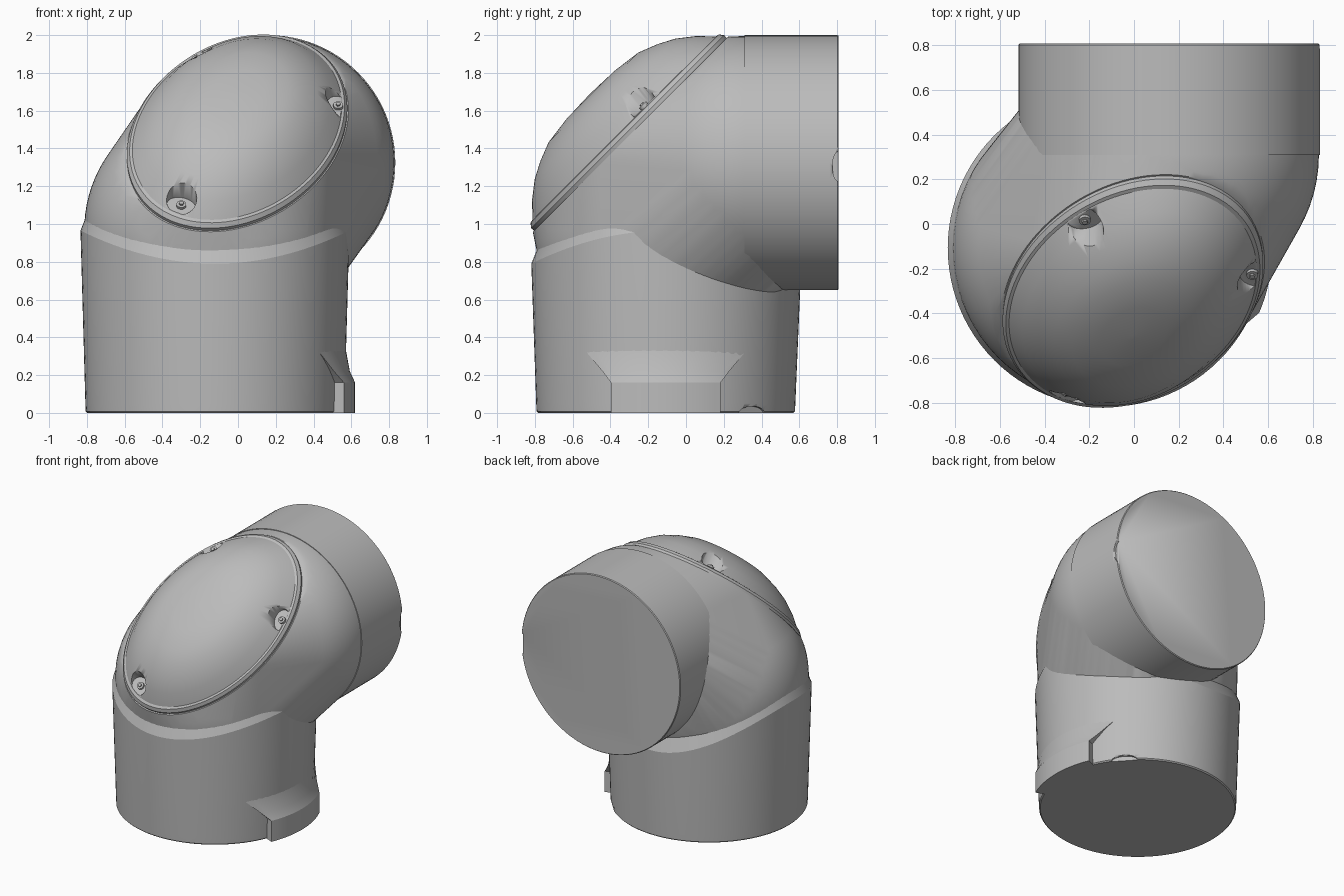
import bpy, bmesh, math
from mathutils import Vector, Matrix

if "Cube" in bpy.data.objects:
    bpy.data.objects.remove(bpy.data.objects["Cube"])

grey = bpy.data.materials.new("plain_grey")
grey.use_nodes = True
COLOUR = (0.5, 0.5, 0.5, 1)
grey.diffuse_color = COLOUR
grey.node_tree.nodes["Principled BSDF"].inputs["Base Color"].default_value = COLOUR

SEG = 96
LOW = Vector((-0.122, -0.107, 0))         # axis of the upright socket
BACK = Vector((0.158, 0.31, 1.325))       # start of the rear socket
CAP = Vector((-0.005, -0.295, 1.475))     # centre of the slanted cover
NORMAL = Vector((0, -1, 1)).normalized()
SLOPE = Vector((0, 1, 1)).normalized()
SIDE, REAR, UP = Vector((1, 0, 0)), Vector((0, 1, 0)), Vector((0, 0, 1))
TILT = math.radians(24.3)
MAJOR = SLOPE * math.cos(TILT) + SIDE * math.sin(TILT)
MINOR = SIDE * math.cos(TILT) - SLOPE * math.sin(TILT)


def finish(name, bm, angle=30):
    bmesh.ops.recalc_face_normals(bm, faces=bm.faces)
    mesh = bpy.data.meshes.new(name)
    bm.to_mesh(mesh)
    bm.free()
    mesh.materials.append(grey)
    ob = bpy.data.objects.new(name, mesh)
    bpy.context.collection.objects.link(ob)
    bpy.ops.object.select_all(action="DESELECT")
    ob.select_set(True)
    bpy.context.view_layer.objects.active = ob
    bpy.ops.object.shade_smooth_by_angle(angle=math.radians(angle))
    return ob


def loft(name, rings, angle=30):
    """Skin closed rings of points and cap both ends."""
    bm = bmesh.new()
    loops = [[bm.verts.new(p) for p in ring] for ring in rings]
    n = len(loops[0])
    for a, b in zip(loops, loops[1:]):
        for i in range(n):
            j = (i + 1) % n
            bm.faces.new((a[i], a[j], b[j], b[i]))
    bm.faces.new(loops[0])
    bm.faces.new(loops[-1])
    return finish(name, bm, angle)


def circle(fn):
    return [fn(2 * math.pi * i / SEG) for i in range(SEG)]


def cover_point(t, scale, height):
    return (CAP + NORMAL * height + MAJOR * (0.762 * scale * math.cos(t))
            + MINOR * (0.548 * scale * math.sin(t)))


def cut(target, cutter):
    cutter.hide_render = True
    cutter.hide_viewport = True
    mod = target.modifiers.new("recess", "BOOLEAN")
    mod.object = cutter
    mod.operation = "DIFFERENCE"
    mod.solver = "EXACT"


def plug(name, centre, x_axis, y_axis, z_axis, rx, ry, h, sides=32, flare=1):
    """Elliptical pin standing on centre, along z_axis."""
    def ring(k, f):
        return [centre + x_axis * (f * rx * math.cos(2 * math.pi * i / sides))
                + y_axis * (f * ry * math.sin(2 * math.pi * i / sides))
                + z_axis * k for i in range(sides)]
    return loft(name, [ring(0, 1), ring(h, flare)])


# Upright socket: slight taper, wavy chamfered shoulder
def shoulder(a):
    s = math.sin(a)
    return 0.965 - (0.175 if s < 0 else 0.3) * s * s


def socket_ring(radius, height):
    return circle(lambda a: LOW + Vector((radius * math.cos(a), radius * math.sin(a), height(a))))


lower_socket = loft("lower_socket", [
    socket_ring(0.676, lambda a: 0),
    socket_ring(0.684, lambda a: 0.008),
    socket_ring(0.686, lambda a: 0.05),
    socket_ring(0.712, shoulder),
    socket_ring(0.672, lambda a: shoulder(a) + 0.1)], 20)


# Rear socket
def rear_ring(radius, y):
    return circle(lambda a: Vector((BACK.x + radius * math.cos(a), y, BACK.z + radius * math.sin(a))))


rear_socket = loft("rear_socket", [
    rear_ring(0.675, BACK.y), rear_ring(0.675, 0.76), rear_ring(0.675, 0.802),
    rear_ring(0.67, 0.808)])

# Elbow body: hull of two balls and the cover rim, open past the slanted plane
bm = bmesh.new()
for centre, radius in ((LOW + UP * 0.97, 0.692), (BACK, 0.67)):
    bmesh.ops.create_uvsphere(bm, u_segments=72, v_segments=48, radius=radius,
                              matrix=Matrix.Translation(centre))
outside = [v for v in bm.verts if (v.co - CAP).dot(NORMAL) > -0.01 or v.co.y > 0.6]
bmesh.ops.delete(bm, geom=outside, context="VERTS")
bmesh.ops.delete(bm, geom=bm.edges[:], context="EDGES_FACES")
for p in circle(lambda t: cover_point(t, 1, 0)):
    bm.verts.new(p)
bmesh.ops.remove_doubles(bm, verts=bm.verts, dist=0.002)
hull = bmesh.ops.convex_hull(bm, input=bm.verts)
loose = {g for g in hull["geom_interior"] + hull["geom_unused"] if isinstance(g, bmesh.types.BMVert)}
bmesh.ops.delete(bm, geom=list(loose), context="VERTS")
finish("elbow_body", bm, 35)

# Domed cover with a thin rim
profile = [(0.985, -0.03), (0.99, 0.02), (0.965, 0.042), (0.94, 0.046), (0.84, 0.122),
           (0.72, 0.19), (0.6, 0.236), (0.46, 0.276), (0.25, 0.296), (0.02, 0.302)]
cover = loft("domed_cover", [circle(lambda t: cover_point(t, s, h)) for s, h in profile], 25)

# Three pockets in the cover, each with a screw
for i, (x, u) in enumerate(((-0.295, -0.587), (0.535, 0.156), (-0.215, 0.5))):
    spot = CAP + SIDE * x + SLOPE * u
    out = (spot - CAP).normalized()
    across = NORMAL.cross(out)
    cut(cover, plug(f"pocket_cutter_{i}", spot + NORMAL * 0.05,
                    out, across, NORMAL, 0.06, 0.08, 0.4, flare=1.4))
    plug(f"screw_{i}", spot + NORMAL * 0.04, out, across, NORMAL, 0.026, 0.026, 0.025, 16)
    plug(f"screw_tip_{i}", spot + NORMAL * 0.04, out, across, NORMAL, 0.013, 0.013, 0.035, 6)


# Foot tab flaring out of the socket base
def tab_ring(radius, z, half):
    angles = [math.radians(half) * (k / 8 - 1) for k in range(17)]
    outer = [LOW + Vector((radius * math.cos(a), radius * math.sin(a), z)) for a in angles]
    inner = [LOW + Vector((0.6 * math.cos(a), 0.6 * math.sin(a), z)) for a in reversed(angles)]
    return outer + inner


loft("foot_tab", [tab_ring(0.742, 0, 23), tab_ring(0.742, 0.16, 23),
                  tab_ring(0.714, 0.22, 28), tab_ring(0.692, 0.34, 39)], 25)

# Small latch notches in the open edges of both sockets
cut(rear_socket, plug("rear_notch_cutter", BACK + Vector((0.658, 0.5, -0.02)),
                      REAR, UP, SIDE, 0.035, 0.08, 0.1))
out = Vector((0.74, 0.67, 0)).normalized()
cut(lower_socket, plug("base_notch_cutter", LOW + out * 0.665,
                       UP, UP.cross(out), out, 0.035, 0.09, 0.1))
